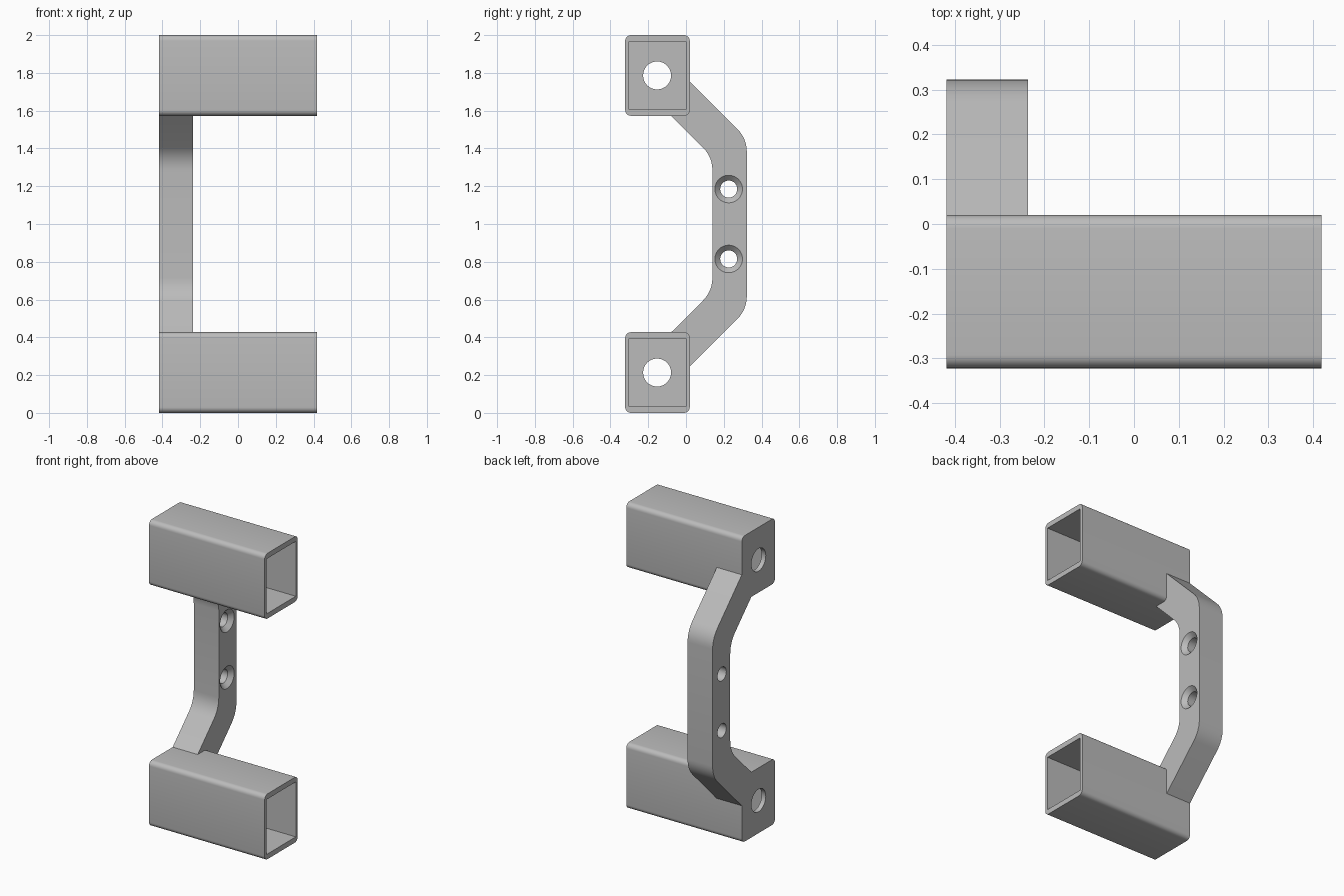
import bpy, bmesh, math
from mathutils import Vector, Matrix

if "Cube" in bpy.data.objects:
    bpy.data.objects.remove(bpy.data.objects["Cube"])

grey = bpy.data.materials.new("plain grey")
grey.use_nodes = True
grey.diffuse_color = (0.5, 0.5, 0.5, 1)
grey.node_tree.nodes["Principled BSDF"].inputs["Base Color"].default_value = (0.5, 0.5, 0.5, 1)

LEFT, RIGHT = -0.418, 0.418        # ends of the tubes along x
FRONT, BACK, HEIGHT = -0.322, 0.02, 0.427
EDGE, BEND = 0.03, 0.17            # fillet radii
ARM_SIDE = -0.237
END_WALL = 0.03


def fillet(corners, steps=6):
    """Round each (y, z, radius) corner of a closed outline."""
    out = []
    for i, (y, z, r) in enumerate(corners):
        p = Vector((y, z))
        if r == 0:
            out.append(p)
            continue
        a = (Vector(corners[i - 1][:2]) - p).normalized()
        b = (Vector(corners[(i + 1) % len(corners)][:2]) - p).normalized()
        half = a.angle(b) / 2
        centre = p + (a + b).normalized() * r / math.sin(half)
        start = p + a * r / math.tan(half) - centre
        end = p + b * r / math.tan(half) - centre
        sweep = math.pi - 2 * half
        for k in range(steps + 1):
            t = k / steps
            out.append(centre + (start * math.sin((1 - t) * sweep)
                                 + end * math.sin(t * sweep)) / math.sin(sweep))
    return out


def finish(name, bm):
    bmesh.ops.recalc_face_normals(bm, faces=bm.faces)
    mesh = bpy.data.meshes.new(name)
    bm.to_mesh(mesh)
    bm.free()
    mesh.materials.append(grey)
    ob = bpy.data.objects.new(name, mesh)
    bpy.context.collection.objects.link(ob)
    return ob


def prism(name, outline, x0, x1):
    """Extrude a y-z outline along x."""
    bm = bmesh.new()
    face = bm.faces.new([bm.verts.new((x0, p[0], p[1])) for p in outline])
    new = bmesh.ops.extrude_face_region(bm, geom=[face])["geom"]
    bmesh.ops.translate(bm, vec=(x1 - x0, 0, 0),
                        verts=[v for v in new if isinstance(v, bmesh.types.BMVert)])
    return finish(name, bm)


def cone(name, y, z, x0, x1, r0, r1):
    """Round cutter along x, radius r0 at x0 and r1 at x1."""
    bm = bmesh.new()
    place = Matrix.Translation(((x0 + x1) / 2, y, z)) @ Matrix.Rotation(math.pi / 2, 4, "Y")
    bmesh.ops.create_cone(bm, cap_ends=True, segments=40, radius1=r0, radius2=r1,
                          depth=x1 - x0, matrix=place)
    return finish(name, bm)


def activate(ob):
    bpy.ops.object.select_all(action="DESELECT")
    ob.select_set(True)
    bpy.context.view_layer.objects.active = ob


def cut(ob, cutters):
    activate(ob)
    for c in cutters:
        c.hide_render = True
        mod = ob.modifiers.new("cut", "BOOLEAN")
        mod.operation, mod.solver, mod.object = "DIFFERENCE", "EXACT", c
        bpy.ops.object.modifier_apply(modifier=mod.name)
        bpy.data.objects.remove(c)


def smooth(ob):
    activate(ob)
    bpy.ops.object.shade_smooth_by_angle(angle=math.radians(30))


# Square tubes: rounded outside, sharp cavity open on one end, hole in the other
for name, base in (("lower_tube", 0), ("upper_tube", 2 - HEIGHT)):
    top = base + HEIGHT
    tube = prism(name, fillet([(FRONT, base, EDGE), (BACK, base, EDGE),
                               (BACK, top, EDGE), (FRONT, top, EDGE)]), LEFT, RIGHT)
    y0, y1, z0, z1 = FRONT + 0.02, BACK - 0.02, base + 0.034, top - 0.034
    cavity = prism("cavity_cutter", [(y0, z0), (y1, z0), (y1, z1), (y0, z1)],
                   LEFT + END_WALL, RIGHT + 0.1)
    hole = cone("end_hole_cutter", -0.153, base + HEIGHT / 2, LEFT - 0.1, LEFT + 0.1, 0.074, 0.074)
    cut(tube, [cavity, hole])
    smooth(tube)

# Bent arm joining the backs of the tubes, meeting their rounded edges
lower = [(0.14, 0.645, BEND), (-0.078, HEIGHT, 0), (BACK, HEIGHT, EDGE),
         (BACK, 0.245, 0), (0.322, 0.547, BEND)]
upper = [(y, 2 - z, r) for y, z, r in reversed(lower)]
arm = prism("bent_arm", fillet(lower + upper), LEFT, ARM_SIDE)

# Countersunk screw holes in the arm
cutters = []
for z in (0.815, 1.185):
    cutters.append(cone("screw_hole_cutter", 0.226, z, LEFT - 0.1, ARM_SIDE + 0.1, 0.045, 0.045))
    cutters.append(cone("countersink_cutter", 0.226, z, ARM_SIDE - 0.03, ARM_SIDE + 0.01, 0.043, 0.083))
cut(arm, cutters)
smooth(arm)
